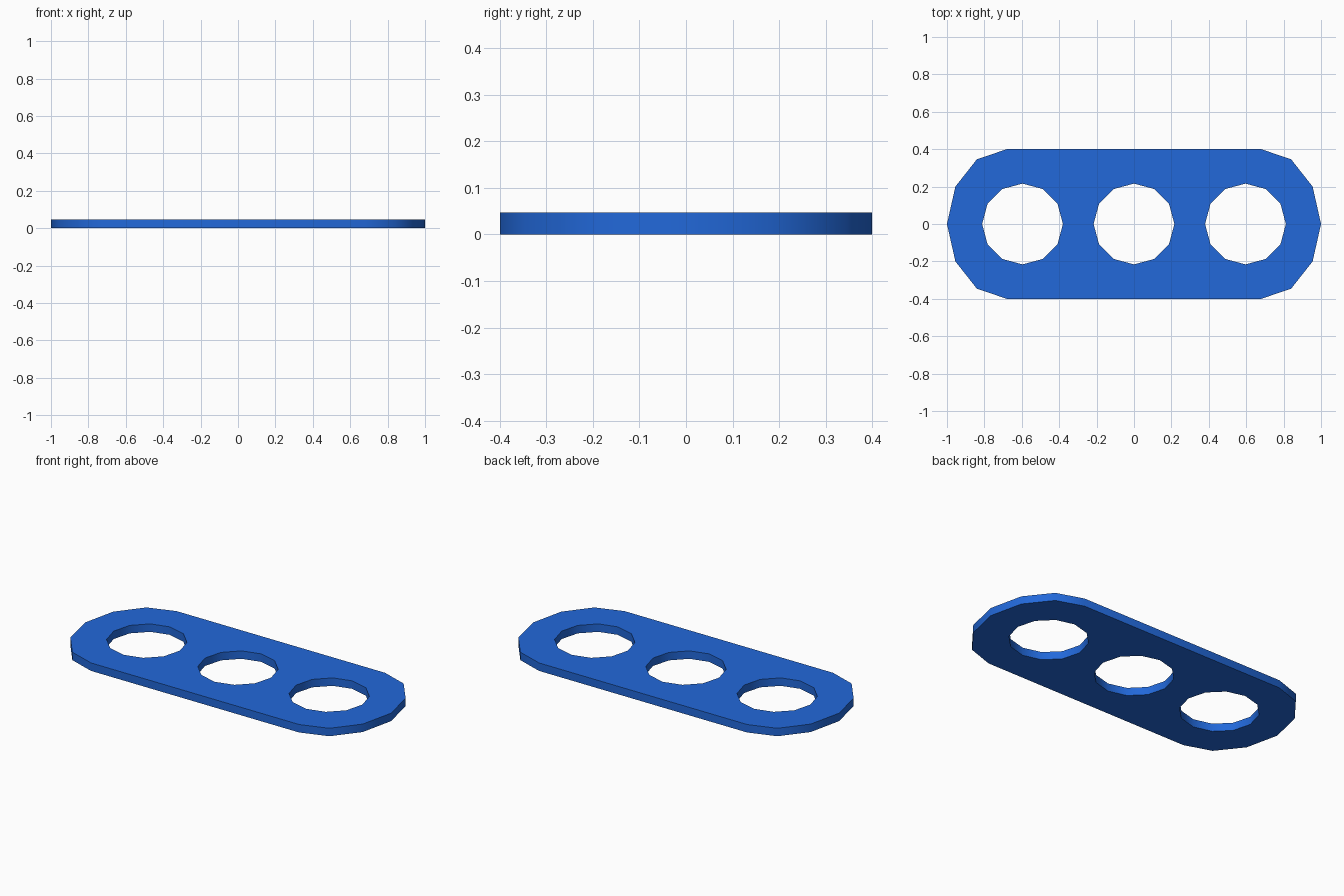
import bpy, bmesh, math

if "Cube" in bpy.data.objects:
    bpy.data.objects.remove(bpy.data.objects["Cube"])

THICK = 0.047
HOLE_R = 0.216
HOLE_X = (-0.596, 0.0, 0.596)

blue = bpy.data.materials.new("blue")
blue.diffuse_color = (0.016, 0.14, 0.70, 1)
blue.use_nodes = True
blue.node_tree.nodes["Principled BSDF"].inputs["Base Color"].default_value = blue.diffuse_color

# Outline: one rounded quarter, mirrored to all four corners
quarter = [(1.0, 0.0), (0.955, 0.2), (0.84, 0.346), (0.68, 0.4)]
right = [(x, -y) for x, y in quarter[:0:-1]] + quarter
outline = right + [(-x, -y) for x, y in right]

# Three twelve-sided holes
loops = [outline]
for cx in HOLE_X:
    loops.append([(cx + HOLE_R * math.cos(i * math.pi / 6),
                   HOLE_R * math.sin(i * math.pi / 6)) for i in range(12)])

# Fill the flat profile, then extrude it to a plate
bm = bmesh.new()
edges = []
for loop in loops:
    vs = [bm.verts.new((x, y, 0)) for x, y in loop]
    edges += [bm.edges.new((vs[i - 1], vs[i])) for i in range(len(vs))]
bmesh.ops.triangle_fill(bm, use_beauty=True, use_dissolve=False, edges=edges)
ext = bmesh.ops.extrude_face_region(bm, geom=bm.faces[:], use_keep_orig=True)
top = [g for g in ext["geom"] if isinstance(g, bmesh.types.BMVert)]
bmesh.ops.translate(bm, verts=top, vec=(0, 0, THICK))
bmesh.ops.recalc_face_normals(bm, faces=bm.faces[:])

mesh = bpy.data.meshes.new("three_hole_plate")
bm.to_mesh(mesh)
bm.free()
mesh.materials.append(blue)
plate = bpy.data.objects.new("three_hole_plate", mesh)
bpy.context.collection.objects.link(plate)

# Smooth rounded walls, keep the rims sharp
bpy.context.view_layer.objects.active = plate
plate.select_set(True)
bpy.ops.object.shade_smooth_by_angle(angle=math.radians(40))
